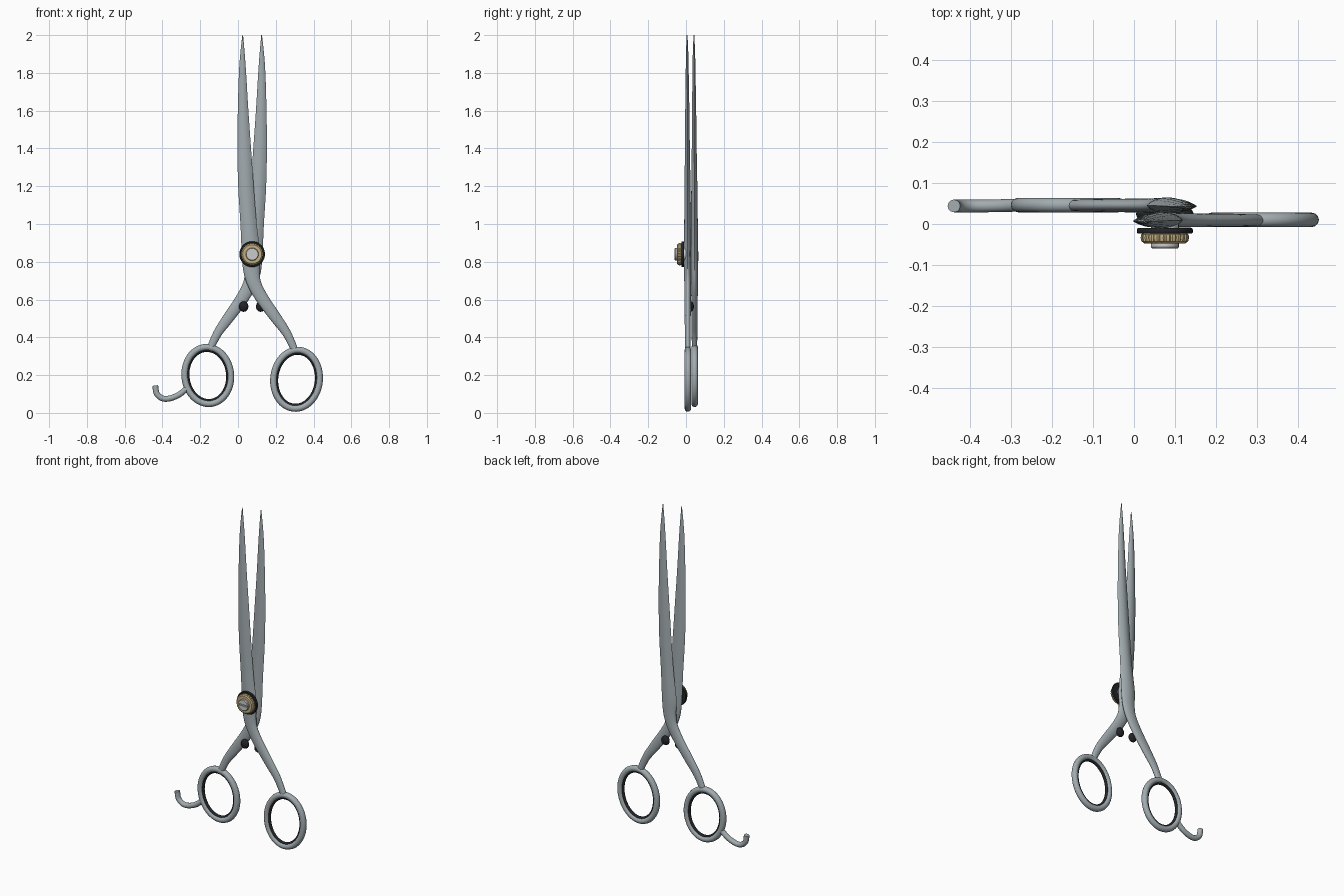
import bpy, bmesh, math
from mathutils import Vector

if "Cube" in bpy.data.objects:
    bpy.data.objects.remove(bpy.data.objects["Cube"])

PX, PZ = 0.075, 0.84            # pivot position, also the mirror axis of the two halves


def material(name, rgb):
    m = bpy.data.materials.new(name)
    m.diffuse_color = (*rgb, 1)
    m.use_nodes = True
    m.node_tree.nodes["Principled BSDF"].inputs["Base Color"].default_value = m.diffuse_color
    return m


STEEL = material("steel", (0.36, 0.41, 0.43))
BLACK = material("black_rubber", (0.015, 0.017, 0.02))
GOLD = material("gold", (0.55, 0.43, 0.22))
SILVER = material("silver", (0.65, 0.66, 0.66))


def finish(ob, mat, angle=40):
    ob.data.materials.clear()
    ob.data.materials.append(mat)
    bpy.ops.object.select_all(action='DESELECT')
    ob.select_set(True)
    bpy.context.view_layer.objects.active = ob
    bpy.ops.object.shade_smooth_by_angle(angle=math.radians(angle))
    return ob


def mesh_object(name, bm, mat, angle=40):
    bmesh.ops.recalc_face_normals(bm, faces=bm.faces[:])
    me = bpy.data.meshes.new(name)
    bm.to_mesh(me)
    bm.free()
    ob = bpy.data.objects.new(name, me)
    bpy.context.collection.objects.link(ob)
    return finish(ob, mat, angle)


def bridge(bm, rings):
    n = len(rings[0])
    for a, b in zip(rings, rings[1:]):
        for i in range(n):
            bm.faces.new((a[i], a[(i + 1) % n], b[(i + 1) % n], b[i]))
    bm.faces.new(rings[0])
    bm.faces.new(rings[-1])


def catmull(pts, steps):
    out = []
    for i in range(len(pts) - 1):
        p = [pts[max(0, min(len(pts) - 1, i + k))] for k in (-1, 0, 1, 2)]
        for s in range(steps):
            t = s / steps
            out.append([0.5 * (2 * b + (c - a) * t + (2 * a - 5 * b + 4 * c - d) * t * t
                               + (3 * b - a - 3 * c + d) * t ** 3) for a, b, c, d in zip(*p)])
    return out + [list(pts[-1])]


# stations from tip to ring: x, z, half width, half thickness, section power (1 lens, .5 ellipse)
STATIONS = [
    (0.025, 2.00, 0.002, 0.002, 1), (0.024, 1.91, 0.011, 0.006, 1), (0.024, 1.80, 0.019, 0.008, 1),
    (0.027, 1.60, 0.028, 0.011, 1), (0.033, 1.40, 0.036, 0.013, 1), (0.042, 1.20, 0.041, 0.016, 1),
    (0.056, 1.00, 0.043, 0.018, 1), (0.069, 0.84, 0.049, 0.020, 0.8), (0.072, 0.75, 0.043, 0.019, 0.6),
    (0.088, 0.68, 0.036, 0.018, 0.5), (0.132, 0.60, 0.033, 0.017, 0.5), (0.203, 0.50, 0.029, 0.016, 0.5),
    (0.259, 0.42, 0.023, 0.015, 0.5), (0.300, 0.333, 0.019, 0.014, 0.5)]


def blade_and_shank(name, side, y0):
    st = catmull(STATIONS, 4)
    bm, rings, n = bmesh.new(), [], 20
    for i, (x, z, w, h, p) in enumerate(st):
        a, b = st[max(i - 1, 0)], st[min(i + 1, len(st) - 1)]
        t = Vector((b[0] - a[0], b[1] - a[1])).normalized()
        yc = y0 - 0.003 * max(0, min(1, (z - 0.84) / 1.1))
        ring = []
        for k in range(n):
            ang = 2 * math.pi * k / n
            u, v = math.cos(ang), math.sin(ang)
            y = math.copysign(h * abs(v) ** (2 * p), v)
            px, pz = x - t.y * u * w, z + t.x * u * w
            if i == 0:
                pz = 2.0
            ring.append(bm.verts.new((PX + side * (px - PX), yc + y, pz)))
        rings.append(ring)
    bridge(bm, rings)
    return mesh_object(name, bm, STEEL, 50)


def tube(name, pts, radius, mat, cyclic):
    cu = bpy.data.curves.new(name, 'CURVE')
    cu.dimensions = '3D'
    cu.bevel_depth = radius
    cu.bevel_resolution = 4
    cu.use_fill_caps = True
    sp = cu.splines.new('POLY')
    sp.points.add(len(pts) - 1)
    for q, p in zip(sp.points, pts):
        q.co = (*p, 1)
    sp.use_cyclic_u = cyclic
    ob = bpy.data.objects.new(name, cu)
    bpy.context.collection.objects.link(ob)
    bpy.ops.object.select_all(action='DESELECT')
    ob.select_set(True)
    bpy.context.view_layer.objects.active = ob
    bpy.ops.object.convert(target='MESH')
    return finish(bpy.context.object, mat, 60)


def oval(cx, cy, cz, a, b, tilt, n=56):
    c, s = math.cos(tilt), math.sin(tilt)
    ang = [2 * math.pi * i / n for i in range(n)]
    return [(cx + a * math.cos(t) * c + b * math.sin(t) * s, cy,
             cz - a * math.cos(t) * s + b * math.sin(t) * c) for t in ang]


def lathe(name, profile, mat, n=48, knurl=0.0):
    # profile of (radius, y) turned about the pivot axis
    bm, rings = bmesh.new(), []
    for r, y in profile:
        ring = []
        for k in range(n):
            t = 2 * math.pi * k / n
            rr = r - (knurl if k % 4 == 0 and r > 0.052 else 0)
            ring.append(bm.verts.new((PX + rr * math.cos(t), y, PZ + rr * math.sin(t))))
        rings.append(ring)
    bridge(bm, rings)
    return mesh_object(name, bm, mat, 35)


# two halves: front one has its ring on the right, back one on the left
for label, side, y, rz, rb in (("front", 1, 0.009, 0.178, 0.155), ("back", -1, 0.045, 0.198, 0.150)):
    blade_and_shank(label + "_blade", side, y)
    rx = PX + side * 0.235
    tilt = side * math.radians(6)
    tube(label + "_finger_ring", oval(rx, y + 0.001, rz, 0.122, rb, tilt), 0.0175, STEEL, True)
    tube(label + "_ring_insert", oval(rx, y + 0.001, rz, 0.106, rb - 0.016, tilt), 0.009, BLACK, True)

    # rubber bumper on the inner side of each shank
    bm = bmesh.new()
    bmesh.ops.create_uvsphere(bm, u_segments=20, v_segments=12, radius=1)
    for v in bm.verts:
        v.co = (PX + side * 0.045 + v.co.x * 0.025, 0.024 + v.co.y * 0.018, 0.563 + v.co.z * 0.028)
    mesh_object(label + "_bumper", bm, BLACK)

# finger rest hooked off the left ring
rest = catmull([(-0.262, 0.046, 0.138), (-0.31, 0.045, 0.098), (-0.36, 0.044, 0.077), (-0.40, 0.044, 0.077),
                (-0.43, 0.044, 0.102), (-0.438, 0.044, 0.145)], 6)
tube("finger_rest", rest, 0.0155, STEEL, False)

# pivot: washer, knurled dial, slotted screw
lathe("pivot_washer", [(0.066, -0.010), (0.068, -0.013), (0.068, -0.020), (0.066, -0.023)], BLACK)
lathe("pivot_dial", [(0.052, -0.021), (0.058, -0.026), (0.059, -0.034), (0.057, -0.042), (0.050, -0.047),
                     (0.036, -0.047)], GOLD, 96, 0.003)
screw = lathe("pivot_screw", [(0.034, 0.02), (0.034, -0.056), (0.031, -0.060)], SILVER)
bpy.ops.mesh.primitive_cube_add(size=1, location=(PX, -0.06, PZ))
cutter = bpy.context.object
cutter.name = "slot_cutter"
cutter.hide_render = True
cutter.scale = (0.052, 0.014, 0.009)
mod = screw.modifiers.new("slot", 'BOOLEAN')
mod.operation = 'DIFFERENCE'
mod.object = cutter
bpy.context.view_layer.objects.active = screw
bpy.ops.object.modifier_apply(modifier="slot")
bpy.data.objects.remove(cutter)
